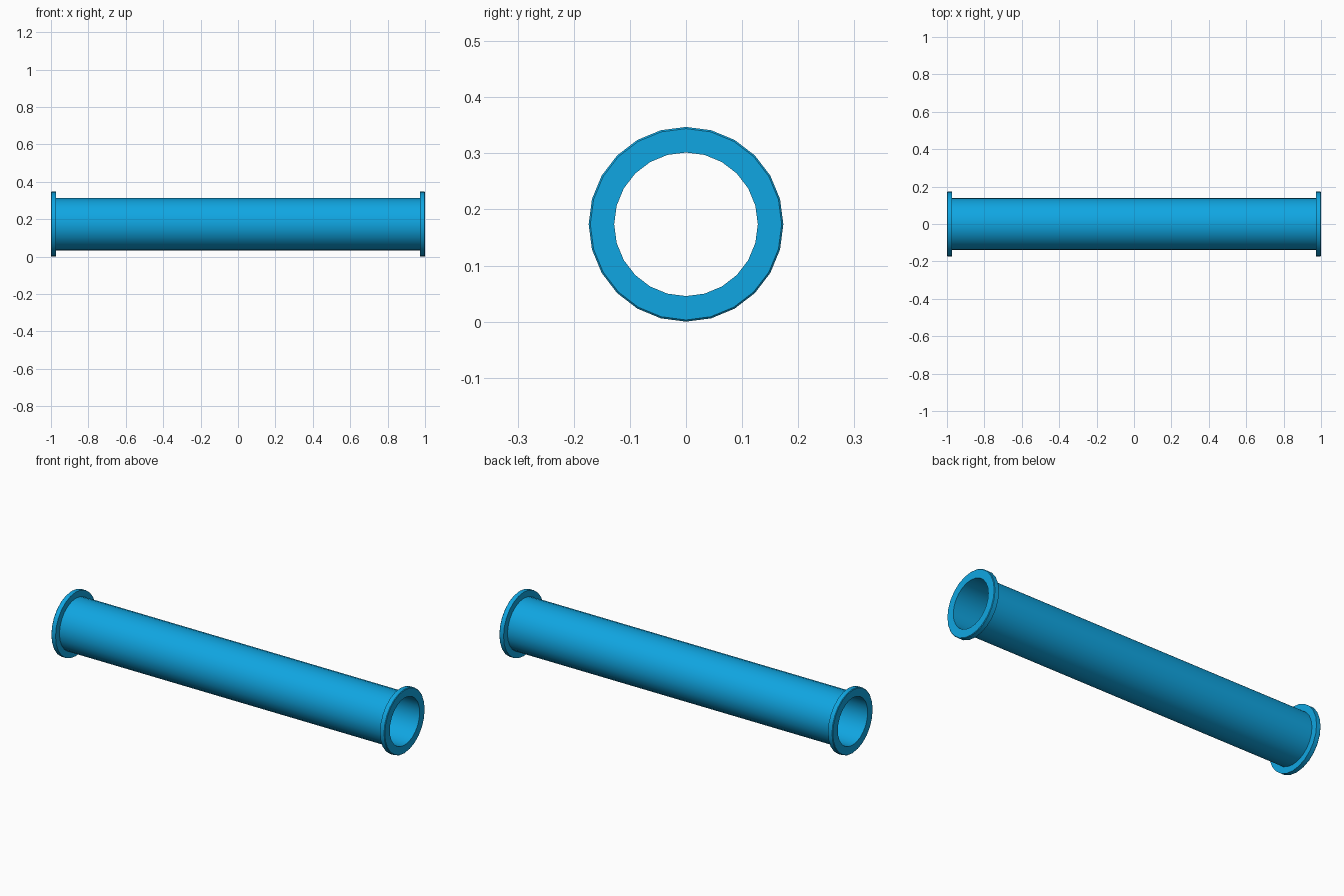
import bpy, bmesh, math
from mathutils import Matrix, Vector

if "Cube" in bpy.data.objects:
    bpy.data.objects.remove(bpy.data.objects["Cube"], do_unlink=True)

SIDES = 24
FLANGE_R, TUBE_R, BORE_R = 0.1735, 0.14, 0.128
HALF, FLANGE_IN, BEVEL = 1.0, 0.973, 0.003

# Single blue finish
blue = bpy.data.materials.new("pipe_blue")
blue.use_nodes = True
colour = (0.005, 0.38, 0.76, 1)
blue.diffuse_color = colour
blue.node_tree.nodes["Principled BSDF"].inputs["Base Color"].default_value = colour

# Closed half section (x, radius), mirrored for the other end
half = [(FLANGE_IN, TUBE_R), (FLANGE_IN, FLANGE_R), (HALF - BEVEL, FLANGE_R),
        (HALF, FLANGE_R - BEVEL), (HALF, BORE_R)]
profile = half + [(-x, r) for x, r in reversed(half)]

# Flanged pipe: the section lathed about the x axis
bm = bmesh.new()
rings = []
for i in range(SIDES):
    turn = Matrix.Rotation(math.tau * i / SIDES, 3, "X")
    rings.append([bm.verts.new(turn @ Vector((x, 0, r))) for x, r in profile])
n = len(profile)
for i in range(SIDES):
    a, b = rings[i], rings[(i + 1) % SIDES]
    for j in range(n):
        k = (j + 1) % n
        bm.faces.new((a[j], a[k], b[k], b[j]))
bmesh.ops.recalc_face_normals(bm, faces=bm.faces)
mesh = bpy.data.meshes.new("flanged_pipe")
bm.to_mesh(mesh)
bm.free()
mesh.materials.append(blue)
pipe = bpy.data.objects.new("flanged_pipe", mesh)
pipe.location.z = FLANGE_R
bpy.context.collection.objects.link(pipe)

# Smooth round walls, crisp rims
bpy.ops.object.select_all(action="DESELECT")
pipe.select_set(True)
bpy.context.view_layer.objects.active = pipe
bpy.ops.object.shade_smooth_by_angle(angle=math.radians(30))
